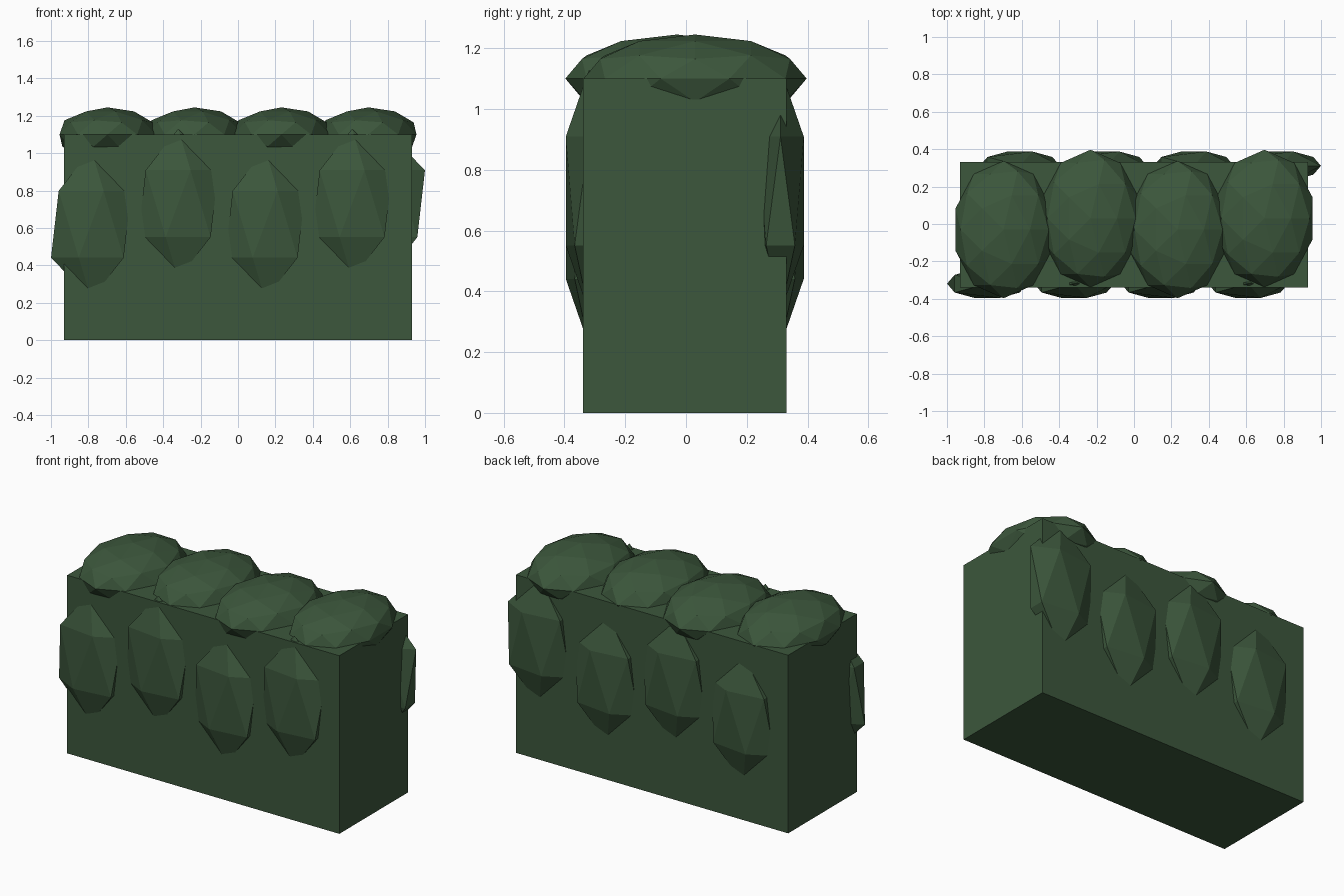
import bpy

if "Cube" in bpy.data.objects:
    bpy.data.objects.remove(bpy.data.objects["Cube"])

# Single leaf green used by the whole hedge
green = bpy.data.materials.new("hedge green")
green.diffuse_color = (0.045, 0.095, 0.045, 1)
green.use_nodes = True
green.node_tree.nodes["Principled BSDF"].inputs["Base Color"].default_value = green.diffuse_color

SHIFT = -0.004      # centres the whole model on y
SPACING = 0.465


def finish(name):
    ob = bpy.context.object
    ob.name = name
    bpy.ops.object.transform_apply(location=False, rotation=False, scale=True)
    ob.data.materials.append(green)
    return ob


def clump(name, detail, loc, radii):
    # faceted leaf clump: a stretched icosphere
    bpy.ops.mesh.primitive_ico_sphere_add(subdivisions=detail, radius=1, location=loc)
    bpy.context.object.scale = radii
    return finish(name)


# Clipped hedge body
bpy.ops.mesh.primitive_cube_add(size=1, location=(0, SHIFT, 0.55))
bpy.context.object.scale = (1.86, 0.67, 1.10)
finish("hedge_body")

for i in range(4):
    x = (i - 1.5) * SPACING
    odd = i % 2
    # Rounded clumps along the top
    clump(f"top_clump_{i + 1}", 2, (x, (0.03 if odd else -0.03), 1.10),
          (0.27, 0.367, 0.145))
    # Flat clumps on front and back, alternating low and high
    z = 0.73 if odd else 0.62
    clump(f"front_clump_{i + 1}", 1, (x - 0.0875, -0.315 + SHIFT, z), (0.24, 0.09, 0.40))
    clump(f"back_clump_{i + 1}", 1, (x + 0.0875, 0.315 + SHIFT, z), (0.24, 0.09, 0.40))
